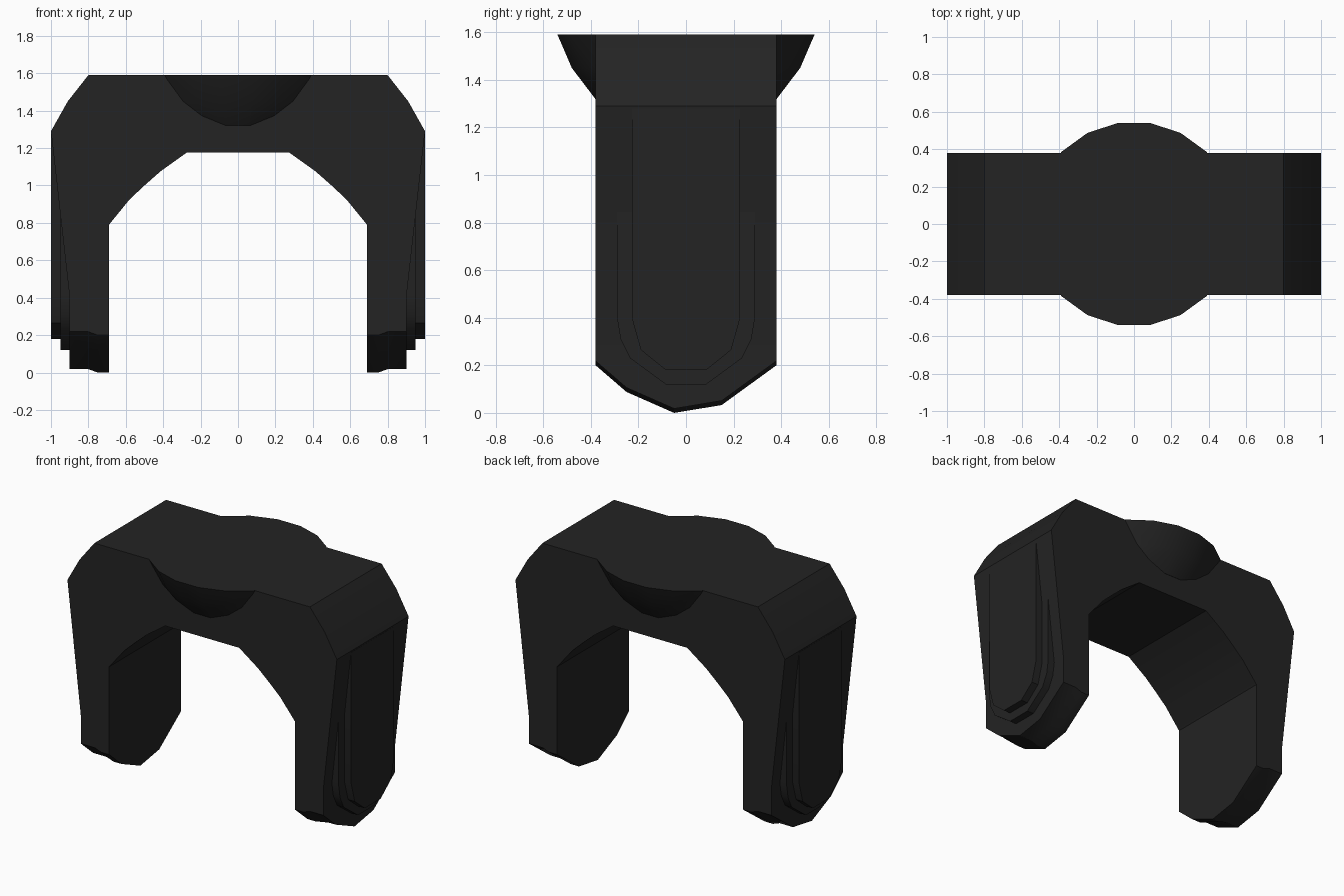
import bpy, bmesh, math
from mathutils import Vector

if "Cube" in bpy.data.objects:
    bpy.data.objects.remove(bpy.data.objects["Cube"], do_unlink=True)

black = bpy.data.materials.new("matte black")
black.use_nodes = True
black.diffuse_color = (0.017, 0.017, 0.017, 1)
black.node_tree.nodes["Principled BSDF"].inputs["Base Color"].default_value = black.diffuse_color

DEPTH = 0.38   # half depth of the bracket
TOP = 1.59


def finish(bm, name, mirror_axis):
    """Turn a bmesh into a mirrored, angle-smoothed object."""
    bmesh.ops.recalc_face_normals(bm, faces=bm.faces[:])
    mesh = bpy.data.meshes.new(name)
    bm.to_mesh(mesh)
    bm.free()
    mesh.materials.append(black)
    obj = bpy.data.objects.new(name, mesh)
    bpy.context.collection.objects.link(obj)
    mod = obj.modifiers.new("mirror", 'MIRROR')
    mod.use_axis = [axis == mirror_axis for axis in "xyz"]
    bpy.ops.object.select_all(action='DESELECT')
    obj.select_set(True)
    bpy.context.view_layer.objects.active = obj
    bpy.ops.object.shade_smooth_by_angle(angle=math.radians(30))
    return obj


def prism(bm, start, end, closed=True):
    """Join two matching outlines with side walls and end caps."""
    a = [bm.verts.new(p) for p in start]
    b = [bm.verts.new(p) for p in end]
    bm.faces.new(a)
    bm.faces.new(b[::-1])
    for i in range(len(a) if closed else len(a) - 1):
        j = (i + 1) % len(a)
        bm.faces.new((a[i], b[i], b[j], a[j]))


def cut(bm, point, normal, remove=False):
    """Slice the mesh, optionally removing and capping the side the normal faces."""
    geom = bm.verts[:] + bm.edges[:] + bm.faces[:]
    res = bmesh.ops.bisect_plane(bm, geom=geom, dist=1e-5, plane_co=point,
                                 plane_no=normal, clear_outer=remove)
    if remove:
        edges = [e for e in res["geom_cut"] if isinstance(e, bmesh.types.BMEdge)]
        bmesh.ops.holes_fill(bm, edges=edges)


# Arched body: half profile, open at the centre plane
half = [(0, TOP), (0.8, TOP), (0.91, 1.45), (1, 1.29), (0.9, 0.4), (0.9, -0.1),
        (0.69, -0.1), (0.69, 0.79), (0.58, 0.925), (0.5, 1.0), (0.415, 1.075),
        (0.275, 1.175), (0, 1.175)]
bm = bmesh.new()
prism(bm, [(x, -DEPTH, z) for x, z in half], [(x, DEPTH, z) for x, z in half], closed=False)

# Rounded leg ends
foot = [(-0.38, 0.2), (-0.25, 0.088), (-0.05, 0), (0.15, 0.033), (0.38, 0.2)]
for (y0, z0), (y1, z1) in zip(foot, foot[1:]):
    cut(bm, Vector((0, y0, z0)), Vector((0, z1 - z0, y0 - y1)).normalized(), remove=True)

# Small step under each leg
for x in (0.75, 0.8):
    cut(bm, Vector((x, 0, 0)), Vector((1, 0, 0)))
for v in bm.verts:
    if v.co.x > 0.77 and v.co.z < 0.21:
        v.co.z += 0.018
finish(bm, "arched_body", "x")


# Stepped plates on the outer side of each leg
def side_plate(name, x, outline):
    pts = outline + [(-y, z) for y, z in reversed(outline)]
    bm = bmesh.new()
    prism(bm, [(0.86, y, z) for y, z in pts], [(x, y, z) for y, z in pts])
    finish(bm, name, "x")


side_plate("lower_side_plate", 0.95,
           [(0.29, 0.87), (0.29, 0.4), (0.275, 0.31), (0.235, 0.23), (0.085, 0.12)])
side_plate("upper_side_plate", 1.0,
           [(0.228, 1.28), (0.228, 0.4), (0.19, 0.265), (0.085, 0.18)])

# Bulging boss under the top face, front and back
SIDES = 20
bm = bmesh.new()
rings = []
for radius, z in ((0.547, TOP), (0.486, 1.45), (0.386, 1.32)):
    angles = [math.tau * (i + 0.5) / SIDES for i in range(SIDES)]
    rings.append([bm.verts.new((radius * math.cos(a), radius * math.sin(a), z)) for a in angles])
bm.faces.new(rings[0])
bm.faces.new(rings[-1])
for upper, lower in zip(rings, rings[1:]):
    for i in range(SIDES):
        j = (i + 1) % SIDES
        bm.faces.new((upper[i], upper[j], lower[j], lower[i]))
cut(bm, Vector((0, DEPTH, 0)), Vector((0, -1, 0)), remove=True)
finish(bm, "top_boss", "y")
